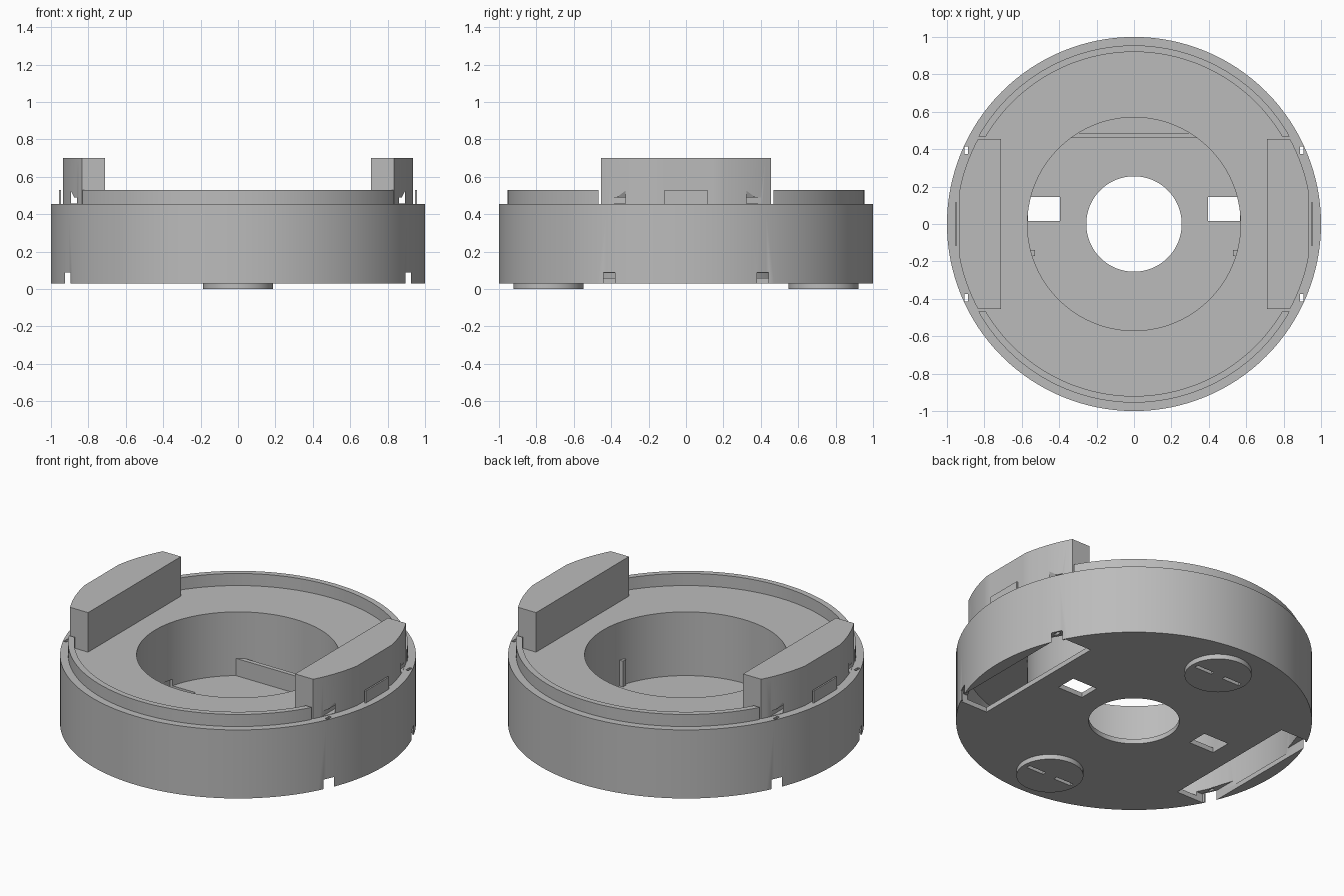
import bpy, bmesh
from math import cos, sin, pi, sqrt, radians
from mathutils import Vector, Matrix

cube = bpy.data.objects.get("Cube")
if cube:
    bpy.data.objects.remove(cube, do_unlink=True)

GREY = (0.5, 0.5, 0.5, 1)
mat = bpy.data.materials.new("plain grey")
mat.use_nodes = True
mat.diffuse_color = GREY
mat.node_tree.nodes["Principled BSDF"].inputs["Base Color"].default_value = GREY


def finish(bm, name):
    bmesh.ops.recalc_face_normals(bm, faces=bm.faces)
    mesh = bpy.data.meshes.new(name)
    bm.to_mesh(mesh)
    bm.free()
    mesh.materials.append(mat)
    ob = bpy.data.objects.new(name, mesh)
    bpy.context.collection.objects.link(ob)
    return ob


def lathe(name, profile, steps=128):
    """Revolve a closed (radius, z) profile around the z axis."""
    bm = bmesh.new()
    rings = []
    for i in range(steps):
        a = 2 * pi * i / steps
        rings.append([bm.verts.new((r * cos(a), r * sin(a), z)) for r, z in profile])
    n = len(profile)
    for i in range(steps):
        p, q = rings[i], rings[(i + 1) % steps]
        for j in range(n):
            k = (j + 1) % n
            bm.faces.new((p[j], q[j], q[k], p[k]))
    return finish(bm, name)


def prism(name, base, shift):
    """Extrude a flat outline of 3D points along a vector."""
    bm = bmesh.new()
    face = bm.faces.new([bm.verts.new(p) for p in base])
    out = bmesh.ops.extrude_face_region(bm, geom=[face])
    top = [v for v in out["geom"] if isinstance(v, bmesh.types.BMVert)]
    bmesh.ops.translate(bm, verts=top, vec=Vector(shift))
    return finish(bm, name)


def box(name, x, y, z):
    base = [(x[0], y[0], z[0]), (x[1], y[0], z[0]), (x[1], y[1], z[0]), (x[0], y[1], z[0])]
    return prism(name, base, (0, 0, z[1] - z[0]))


def mirror_x(ob):
    """Flip an object to the other side in place."""
    ob.data.transform(Matrix.Scale(-1, 4, (1, 0, 0)))
    ob.data.flip_normals()
    return ob


def cut(ob, cutter):
    """Subtract the cutter, bake the result and remove the cutter."""
    cutter.hide_render = True
    mod = ob.modifiers.new("cut", 'BOOLEAN')
    mod.operation = 'DIFFERENCE'
    mod.solver = 'EXACT'
    mod.object = cutter
    bpy.context.view_layer.update()
    deps = bpy.context.evaluated_depsgraph_get()
    mesh = bpy.data.meshes.new_from_object(ob.evaluated_get(deps))
    ob.modifiers.clear()
    ob.data = mesh
    bpy.data.objects.remove(cutter, do_unlink=True)


# Housing: outer wall, floor plate and inner well, with a central hole
housing = lathe("housing", [
    (0.255, 0.03), (1, 0.03), (1, 0.42), (0.955, 0.42), (0.955, 0.06),
    (0.6, 0.06), (0.6, 0.42), (0.57, 0.42), (0.57, 0.06), (0.255, 0.06)])

# Cover ring with the raised lip
cover = lathe("cover", [
    (0.57, 0.42), (1, 0.42), (1, 0.455), (0.955, 0.455),
    (0.955, 0.53), (0.92, 0.53), (0.92, 0.455), (0.57, 0.455)])

parts = [housing, cover]
for side in (1, -1):
    def place(ob):
        return ob if side > 0 else mirror_x(ob)

    # Floor windows, clip slots and the notches at the bottom edge
    cut(housing, place(box("c", (0.395, 0.568), (0.015, 0.145), (0, 0.1))))
    cut(housing, place(box("c", (0.70, 0.885), (-0.455, 0.455), (0, 0.085))))
    cut(housing, place(box("c", (0.88, 0.925), (-0.44, 0.44), (0, 0.088))))
    cut(housing, place(box("c", (0.895, 0.925), (-0.5, 0.5), (0, 0.09))))

    # Gap in the lip and small through holes beside the clip
    cut(cover, place(box("c", (0.7, 1.1), (-0.467, 0.467), (0.455, 0.6))))
    for y in (-0.395, 0.395):
        hole = (y - 0.02, y + 0.02)
        cut(cover, place(box("c", (0.888, 0.905), hole, (0.3, 0.6))))
        cut(housing, place(box("c", (0.888, 0.905), hole, (0, 0.5))))

    # Clip: straight inside, rounded outside with a flat middle
    ys = [-0.455 + 0.91 * i / 32 for i in range(33)]
    outline = [(min(0.935, sqrt(0.95 ** 2 - y * y)), y, 0.3) for y in ys]
    outline += [(0.71, 0.455, 0.3), (0.71, -0.455, 0.3)]
    clip = prism("left_clip" if side > 0 else "right_clip", outline, (0, 0, 0.4))
    # Hooked channel along the clip
    hook = [(0.86, 0.457), (0.86, 0.49), (0.875, 0.49), (0.893, 0.525), (0.893, 0.457)]
    cut(clip, prism("c", [(x, -0.6, z) for x, z in hook], (0, 1.2, 0)))
    parts.append(place(clip))

    # Thin tab outside the clip and small post in the well
    parts.append(place(box("clip_tab", (0.947, 0.957), (-0.115, 0.115), (0.45, 0.53))))
    parts.append(place(box("well_post", (0.53, 0.575), (-0.17, -0.14), (0.055, 0.22))))

    # Round foot with two narrow slots
    bm = bmesh.new()
    bmesh.ops.create_cone(bm, cap_ends=True, segments=64, radius1=0.188, radius2=0.188,
                          depth=0.035, matrix=Matrix.Translation((0, side * 0.735, 0.0175)))
    foot = finish(bm, "back_foot" if side > 0 else "front_foot")
    for x in (-0.1, 0.1):
        cut(foot, box("c", (x - 0.06, x + 0.06),
                      (side * 0.735 - 0.012, side * 0.735 + 0.012), (-0.1, 0.025)))
    parts.append(foot)

# Low rib across the back of the well
parts.append(box("well_rib", (-0.335, 0.335), (0.46, 0.487), (0.055, 0.167)))

# Smooth shading with sharp edges
bpy.ops.object.select_all(action='DESELECT')
for ob in parts:
    ob.select_set(True)
bpy.context.view_layer.objects.active = housing
bpy.ops.object.shade_smooth_by_angle(angle=radians(30))
